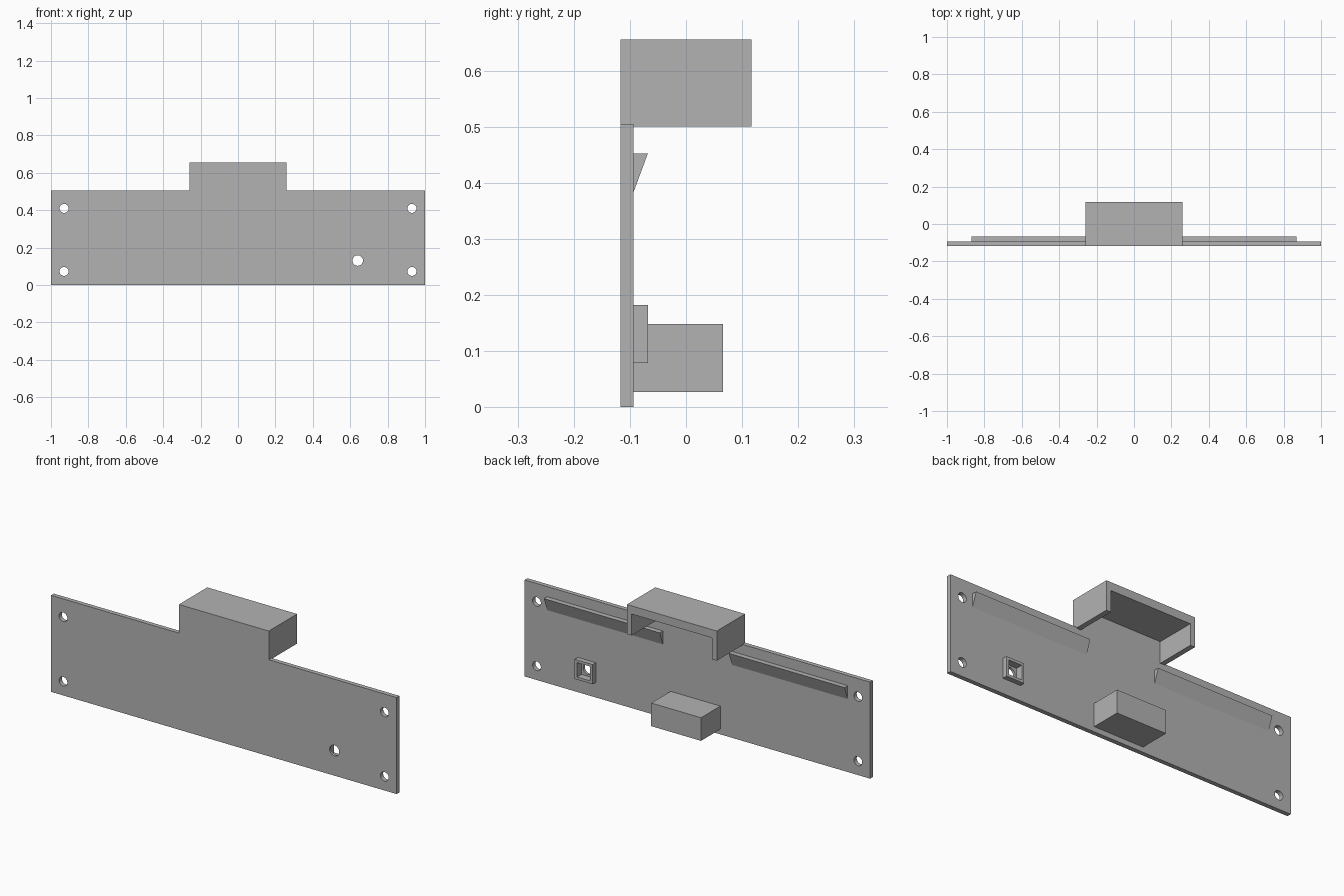
import bpy
import math

old = bpy.data.objects.get("Cube")
if old:
    bpy.data.objects.remove(old)

grey = bpy.data.materials.new("plain_grey")
grey.use_nodes = True
grey.diffuse_color = (0.45, 0.45, 0.45, 1)
grey.node_tree.nodes["Principled BSDF"].inputs["Base Color"].default_value = grey.diffuse_color


def prism(name, profile, x0, x1):
    """Extrude a (y, z) outline along x."""
    n = len(profile)
    verts = [(x, y, z) for x in (x0, x1) for y, z in profile]
    faces = [tuple(range(n))[::-1], tuple(range(n, 2 * n))]
    faces += [(i, (i + 1) % n, (i + 1) % n + n, i + n) for i in range(n)]
    mesh = bpy.data.meshes.new(name)
    mesh.from_pydata(verts, [], faces)
    mesh.materials.append(grey)
    obj = bpy.data.objects.new(name, mesh)
    bpy.context.collection.objects.link(obj)
    return obj


def box(name, x0, x1, y0, y1, z0, z1):
    return prism(name, [(y0, z0), (y1, z0), (y1, z1), (y0, z1)], x0, x1)


def cut(target, cutter, operation="DIFFERENCE"):
    """Apply a boolean and discard the helper."""
    mod = target.modifiers.new("cut", "BOOLEAN")
    mod.operation = operation
    mod.solver = "EXACT"
    mod.object = cutter
    bpy.context.view_layer.objects.active = target
    bpy.ops.object.modifier_apply(modifier=mod.name)
    bpy.data.objects.remove(cutter)


def drill(target, x, z, radius):
    bpy.ops.mesh.primitive_cylinder_add(vertices=32, radius=radius, depth=0.2,
                                        location=(x, FRONT, z),
                                        rotation=(math.pi / 2, 0, 0))
    cutter = bpy.context.object
    cutter.hide_render = True
    cut(target, cutter)


FRONT, BACK, LIP = -0.117, -0.094, -0.068

# Main panel with the hood, hollow from below and behind
panel = box("panel", -1, 1, FRONT, BACK, 0, 0.505)
hood = box("hood", -0.26, 0.26, FRONT, 0.117, 0.5, 0.655)
cut(hood, box("hood_hollow", -0.233, 0.233, BACK, 0.2, 0.4, 0.612))
cut(panel, hood, "UNION")

# Square boss with a recessed pocket behind the small opening
cut(panel, box("boss", 0.588, 0.692, BACK - 0.01, LIP, 0.079, 0.182), "UNION")
cut(panel, box("boss_pocket", 0.602, 0.678, BACK - 0.01, 0, 0.093, 0.168))
drill(panel, 0.64, 0.131, 0.028)

# Corner mounting holes
for x in (-0.93, 0.93):
    for z in (0.073, 0.41):
        drill(panel, x, z, 0.024)

# Wedge ribs on the back
for side, x0, x1 in (("left", 0.2, 0.87), ("right", -0.87, -0.2)):
    prism(side + "_rib", [(BACK, 0.382), (LIP, 0.452), (BACK, 0.452)], x0, x1)

# Solid block near the bottom of the back
box("rear_block", -0.133, 0.155, BACK, 0.066, 0.027, 0.148)
